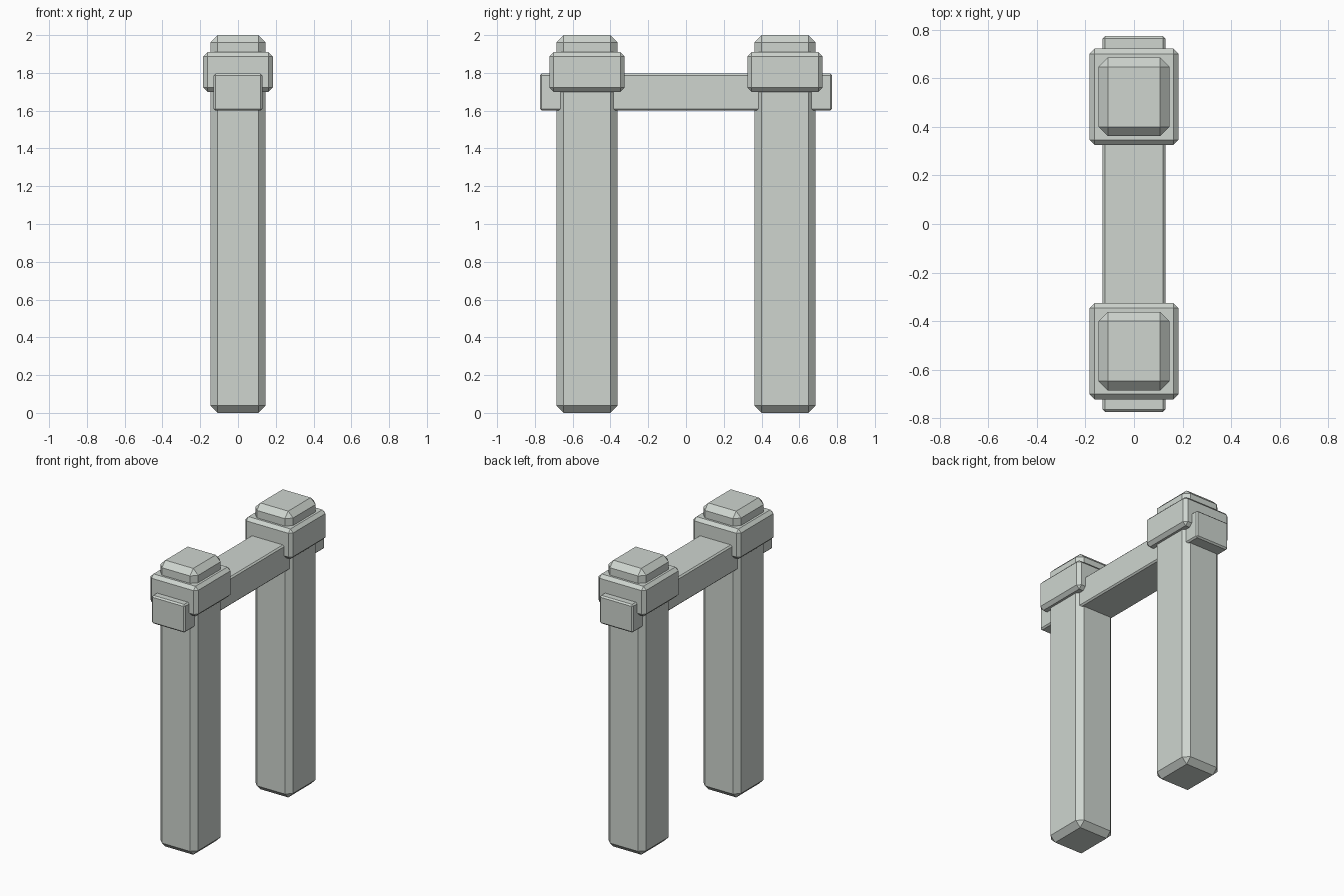
import bpy
import bmesh
from mathutils import Vector

cube = bpy.data.objects.get("Cube")
if cube:
    bpy.data.objects.remove(cube, do_unlink=True)

# Single pale stone colour
stone = bpy.data.materials.new("pale_grey_stone")
stone.use_nodes = True
colour = (0.62, 0.665, 0.625, 1)
stone.diffuse_color = colour
stone.node_tree.nodes["Principled BSDF"].inputs["Base Color"].default_value = colour


def chamfered_block(name, low, high, chamfer):
    """Box between two corners with flat chamfers on every edge."""
    low, high = Vector(low), Vector(high)
    bm = bmesh.new()
    bmesh.ops.create_cube(bm, size=1)
    bmesh.ops.scale(bm, vec=high - low, verts=bm.verts)
    bmesh.ops.bevel(bm, geom=bm.edges[:], offset=chamfer, segments=1,
                    profile=0.5, affect='EDGES')
    mesh = bpy.data.meshes.new(name)
    bm.to_mesh(mesh)
    bm.free()
    mesh.materials.append(stone)
    block = bpy.data.objects.new(name, mesh)
    block.location = (low + high) / 2
    bpy.context.collection.objects.link(block)
    return block


# Two posts, each with a collar near the top
for side, y in (("front", -0.524), ("back", 0.524)):
    chamfered_block(side + "_post", (-0.146, y - 0.162, 0),
                    (0.146, y + 0.162, 2), 0.038)
    chamfered_block(side + "_collar", (-0.184, y - 0.199, 1.7),
                    (0.184, y + 0.199, 1.91), 0.022)

# Crossbeam running through both posts
chamfered_block("crossbeam", (-0.129, -0.774, 1.6), (0.129, 0.774, 1.796), 0.01)
